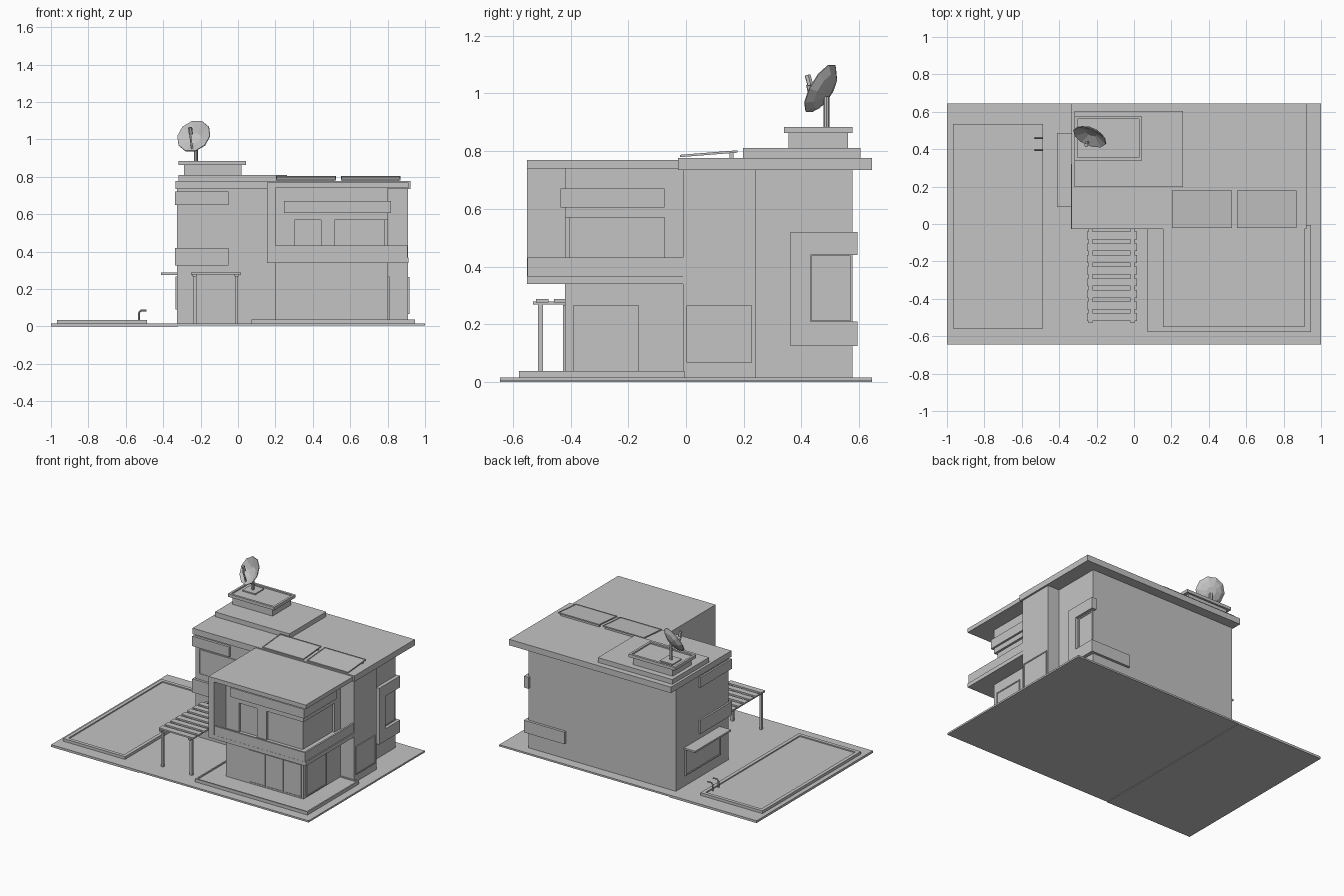
import bpy
import bmesh
import math
from mathutils import Vector

cube = bpy.data.objects.get("Cube")
if cube:
    bpy.data.objects.remove(cube, do_unlink=True)

grey = bpy.data.materials.new("light_grey")
grey.use_nodes = True
COLOUR = (0.55, 0.55, 0.55, 1)
grey.diffuse_color = COLOUR
grey.node_tree.nodes["Principled BSDF"].inputs["Base Color"].default_value = COLOUR


def finish(name, bm):
    bmesh.ops.recalc_face_normals(bm, faces=bm.faces)
    mesh = bpy.data.meshes.new(name)
    bm.to_mesh(mesh)
    bm.free()
    mesh.materials.append(grey)
    ob = bpy.data.objects.new(name, mesh)
    bpy.context.collection.objects.link(ob)
    return ob


def add_box(bm, x, y, z):
    verts = bmesh.ops.create_cube(bm, size=1)["verts"]
    for v in verts:
        v.co = Vector([(a + b) / 2 + c * (b - a) for (a, b), c in zip((x, y, z), v.co)])


def boxes(name, *parts):
    """One object from several (x range, y range, z range) boxes."""
    bm = bmesh.new()
    for part in parts:
        add_box(bm, *part)
    return finish(name, bm)


def tray(name, x, y, z, rim, depth):
    """Slab with a sunken middle and a raised rim."""
    bm = bmesh.new()
    add_box(bm, x, y, z)
    bm.faces.ensure_lookup_table()
    top = max(bm.faces, key=lambda f: f.calc_center_median().z)
    bmesh.ops.inset_region(bm, faces=[top], thickness=rim)
    pit = bmesh.ops.extrude_face_region(bm, geom=[top])["geom"]
    bmesh.ops.delete(bm, geom=[top], context="FACES")
    for v in pit:
        if isinstance(v, bmesh.types.BMVert):
            v.co.z -= depth
    return finish(name, bm)


def window(name, axis, at, side, span, z, rim=0.008, out=0.006):
    """Thin framed pane on a wall that faces the given side of an axis."""
    def place(u, w, d):
        depth = tuple(sorted((at, at + side * d)))
        return (depth, u, w) if axis == "x" else (u, depth, w)
    (a, b), (c, d) = span, z
    boxes(name,
          place((a, b), (c, d), out * 0.4),
          place((a, a + rim), (c, d), out), place((b - rim, b), (c, d), out),
          place((a + rim, b - rim), (c, c + rim), out),
          place((a + rim, b - rim), (d - rim, d), out))


def rod(name, start, end, radius, sides=8):
    start, end = Vector(start), Vector(end)
    bm = bmesh.new()
    bmesh.ops.create_cone(bm, segments=sides, radius1=radius, radius2=radius,
                          depth=(end - start).length, cap_ends=True)
    ob = finish(name, bm)
    ob.location = (start + end) / 2
    ob.rotation_euler = (end - start).to_track_quat("Z", "Y").to_euler()
    return ob


# Ground and pool
boxes("ground_pool_side", ((-1, -0.32), (-0.645, 0.645), (0, 0.016)))
boxes("ground_house_side", ((-0.32, 1), (-0.645, 0.645), (0.004, 0.016)))
tray("pool", (-0.968, -0.487), (-0.558, 0.535), (0.01, 0.035), 0.035, 0.008)
for i, y in enumerate((0.396, 0.46)):
    rod(f"pool_rail_post_{i}", (-0.53, y, 0.03), (-0.53, y, 0.075), 0.005)
    rod(f"pool_rail_bend_{i}", (-0.53, y, 0.074), (-0.518, y, 0.086), 0.005)
    rod(f"pool_rail_top_{i}", (-0.52, y, 0.085), (-0.488, y, 0.085), 0.005)

# Main house
boxes("main_house", ((-0.325, 0.82), (-0.01, 0.576), (0.01, 0.74)))
boxes("right_wing", ((0.7, 0.91), (-0.01, 0.24), (0.01, 0.74)))
boxes("main_roof", ((-0.335, 0.923), (-0.027, 0.645), (0.735, 0.777)))
boxes("roof_terrace", ((-0.317, 0.262), (0.197, 0.605), (0.775, 0.81)))
boxes("roof_tower", ((-0.29, 0.02), (0.355, 0.562), (0.8, 0.865)))
tray("tower_cap", (-0.317, 0.043), (0.34, 0.576), (0.862, 0.883), 0.022, 0.009)

# Front left corner: bands wrapping the wall, and the window between
for name, low, high in (("upper", 0.65, 0.72), ("lower", 0.325, 0.42)):
    boxes(f"corner_band_{name}",
          ((-0.337, -0.05), (-0.027, -0.005), (low, high)),
          ((-0.337, -0.32), (-0.005, 0.32), (low, high)))
window("front_window", "y", -0.01, -1, (-0.295, 0.13), (0.457, 0.635))
window("left_window", "x", -0.325, -1, (0.09, 0.48), (0.09, 0.268), out=0.01)
boxes("left_canopy", ((-0.412, -0.32), (0.09, 0.487), (0.275, 0.287)))

# Back corner bands on the right side, wrapping to the back
boxes("right_bracket",
      ((0.81, 0.845), (0.362, 0.594), (0.44, 0.52)),
      ((0.81, 0.845), (0.362, 0.432), (0.21, 0.44)),
      ((0.81, 0.845), (0.362, 0.594), (0.125, 0.21)),
      ((0.53, 0.81), (0.57, 0.594), (0.125, 0.21)))
window("bracket_window", "x", 0.82, 1, (0.434, 0.57), (0.212, 0.438))
window("wing_window", "x", 0.91, 1, (0.002, 0.228), (0.067, 0.265))

# Solar panels tilted up toward the back
for i, x in enumerate((0.203, 0.55)):
    panel = tray(f"solar_panel_{i}", (x, x + 0.32), (-0.1, 0.1), (-0.004, 0.004), 0.008, 0.003)
    panel.location = (0, 0.079, 0.791)
    panel.rotation_euler.x = math.radians(4.5)
    boxes(f"solar_prop_{i}", ((x + 0.01, x + 0.31), (0.15, 0.165), (0.77, 0.795)))

# Satellite dish
boxes("dish_base", ((-0.275, -0.175), (0.44, 0.54), (0.87, 0.882)))
rod("dish_pole", (-0.225, 0.487, 0.875), (-0.225, 0.487, 0.99), 0.01)
aim = Vector((-0.35, -0.81, 0.47)).normalized()
centre = Vector((-0.235, 0.47, 1.015))
bm = bmesh.new()
rings = []
for r, h in ((0.03, -0.028), (0.07, -0.016), (0.096, 0.004), (0.094, 0.008), (0.03, -0.02)):
    rings.append([bm.verts.new((r * math.cos(t * math.tau / 10), r * math.sin(t * math.tau / 10), h))
                  for t in range(10)])
for a, b in zip(rings, rings[1:]):
    for i in range(10):
        j = (i + 1) % 10
        bm.faces.new((a[i], a[j], b[j], b[i]))
bm.faces.new(rings[0])
bm.faces.new(rings[-1])
dish = finish("dish_bowl", bm)
dish.location = centre
dish.rotation_euler = aim.to_track_quat("Z", "Y").to_euler()
feed = centre + aim * 0.06
rod("dish_arm", centre + Vector((-0.01, -0.03, -0.07)), feed - Vector((0, 0, 0.015)), 0.006, 4)
rod("dish_feed", feed - aim * 0.012 - Vector((0, 0, 0.01)), feed + Vector((0, 0, 0.02)), 0.011, 6)

# Pergola
boxes("pergola_beams", *[((x - 0.01, x + 0.01), (-0.53, -0.01), (0.268, 0.279)) for x in (-0.232, -0.008)])
boxes("pergola_posts", *[((x - 0.009, x + 0.009), (-0.513, -0.496), (0.012, 0.27)) for x in (-0.232, -0.008)])
boxes("pergola_slats", *[((-0.252, 0.016), (y - 0.021, y + 0.021), (0.276, 0.287))
                         for y in (-0.498 + 0.0623 * k for k in range(8))])

# Terrace and ground floor room
tray("terrace", (0.072, 0.945), (-0.578, -0.005), (0.01, 0.038), 0.014, 0.008)
boxes("ground_room", ((0.2, 0.803), (-0.42, 0), (0.02, 0.345)))
for i, x in enumerate((0.378, 0.518, 0.658)):
    window(f"terrace_door_{i}", "y", -0.42, -1, (x, x + 0.13), (0.036, 0.267))
window("side_door", "x", 0.803, 1, (-0.39, -0.165), (0.036, 0.267))

# Upper room with openings in its front and right walls
boxes("upper_room_walls",
      ((0.19, 0.803), (-0.42, 0), (0.57, 0.75)),
      ((0.19, 0.303), (-0.42, 0), (0.36, 0.57)),
      ((0.443, 0.517), (-0.42, 0), (0.36, 0.57)),
      ((0.517, 0.803), (-0.075, 0), (0.36, 0.57)))
boxes("upper_room_glass", ((0.3, 0.787), (-0.405, -0.05), (0.36, 0.575)))
boxes("upper_room_band",
      ((0.245, 0.817), (-0.435, -0.415), (0.605, 0.67)),
      ((0.8, 0.817), (-0.415, -0.075), (0.605, 0.67)))

# Balcony shell and parapet
boxes("balcony_floor", ((0.155, 0.912), (-0.55, -0.005), (0.34, 0.368)))
boxes("balcony_left_wall", ((0.155, 0.2), (-0.55, -0.005), (0.36, 0.745)))
boxes("balcony_roof", ((0.155, 0.912), (-0.55, -0.02), (0.74, 0.769)))
boxes("balcony_parapet",
      ((0.2, 0.905), (-0.549, -0.537), (0.365, 0.432)),
      ((0.893, 0.905), (-0.537, -0.01), (0.365, 0.432)))
